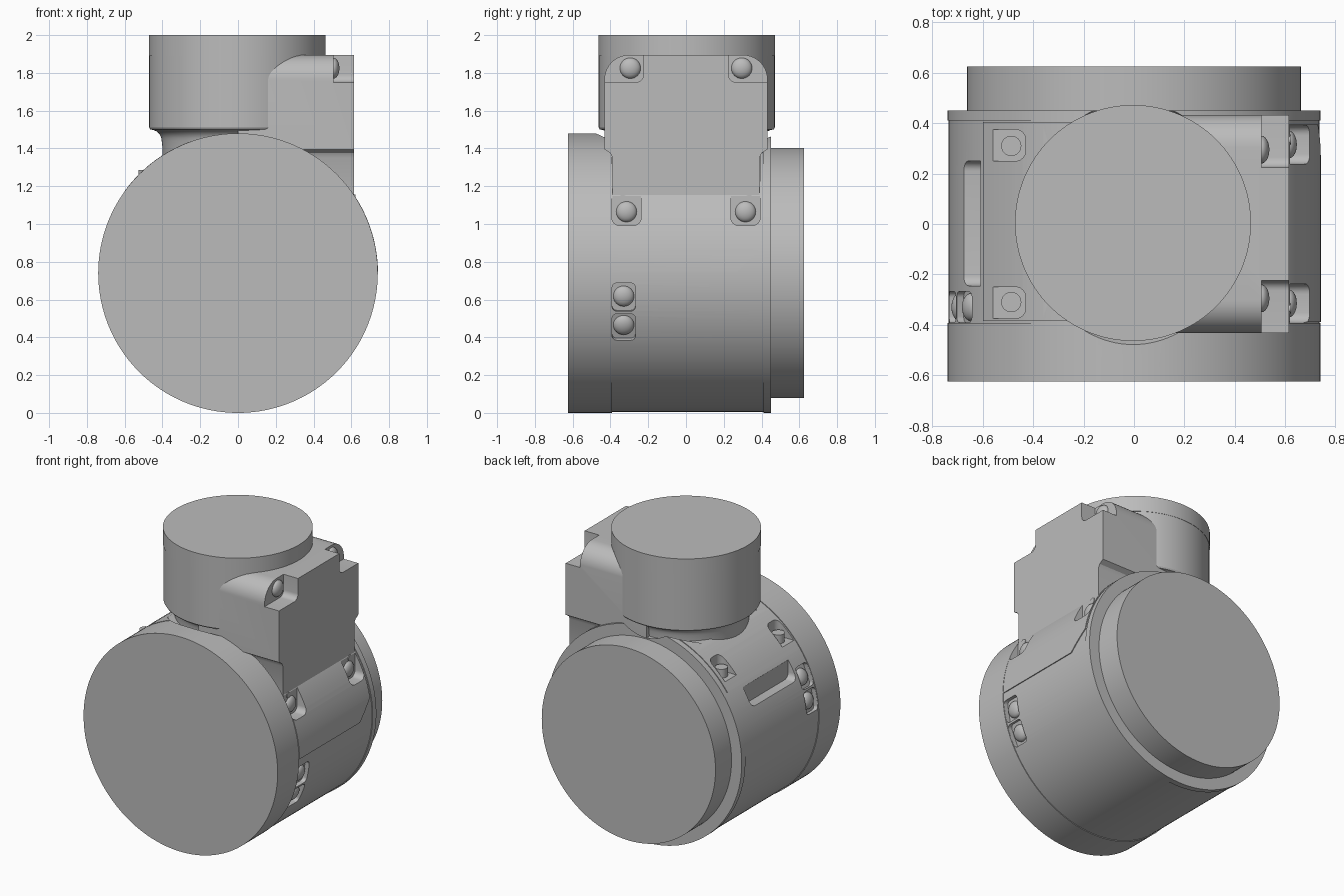
import bpy, bmesh
from math import pi, radians, cos, sin
from mathutils import Matrix, Vector

cube = bpy.data.objects.get("Cube")
if cube:
    bpy.data.objects.remove(cube, do_unlink=True)

grey = bpy.data.materials.new("machined grey")
grey.use_nodes = True
grey.diffuse_color = (0.5, 0.5, 0.5, 1)
grey.node_tree.nodes["Principled BSDF"].inputs["Base Color"].default_value = (0.5, 0.5, 0.5, 1)

AXIS_Z = 0.74                      # height of the main drum axis
DRUM = Matrix.Translation((0, 0, AXIS_Z))
ALONG_Y = Matrix.Rotation(-pi / 2, 4, 'X')
ALONG_X = Matrix.Rotation(pi / 2, 4, 'Y')
parts = []


def finish(name, bm, matrix=Matrix(), keep=True):
    bmesh.ops.transform(bm, matrix=matrix, verts=bm.verts)
    bmesh.ops.recalc_face_normals(bm, faces=bm.faces)
    mesh = bpy.data.meshes.new(name)
    bm.to_mesh(mesh)
    bm.free()
    mesh.materials.append(grey)
    ob = bpy.data.objects.new(name, mesh)
    bpy.context.collection.objects.link(ob)
    ob.hide_render = not keep
    if keep:
        parts.append(ob)
    return ob


def lathe(name, profile, matrix=Matrix(), keep=True, steps=128):
    """Revolve (radius, height) points about z."""
    bm = bmesh.new()
    vs = [bm.verts.new((r, 0, h)) for r, h in profile]
    es = [bm.edges.new(pair) for pair in zip(vs, vs[1:])]
    bmesh.ops.spin(bm, geom=vs + es, cent=(0, 0, 0), axis=(0, 0, 1),
                   angle=2 * pi, steps=steps)
    bmesh.ops.remove_doubles(bm, verts=bm.verts, dist=1e-5)
    return finish(name, bm, matrix)if keep else finish(name, bm, matrix, False)


def prism(name, points, offset, keep=True):
    """Extrude a closed outline of 3D points."""
    bm = bmesh.new()
    face = bm.faces.new([bm.verts.new(p) for p in points])
    new = bmesh.ops.extrude_face_region(bm, geom=[face])["geom"]
    bmesh.ops.translate(bm, vec=offset,
                        verts=[g for g in new if isinstance(g, bmesh.types.BMVert)])
    return finish(name, bm, keep=keep)


def pocket(lo, hi, axis, radius, matrix=Matrix()):
    """Box cutter with rounded edges parallel to one axis."""
    lo, hi = Vector(lo), Vector(hi)
    bm = bmesh.new()
    bmesh.ops.create_cube(bm, size=1)
    for v in bm.verts:
        v.co = [(lo[i] + hi[i]) / 2 + v.co[i] * (hi[i] - lo[i]) for i in range(3)]
    edges = [e for e in bm.edges
             if abs((e.verts[0].co - e.verts[1].co).normalized()[axis]) > 0.9]
    bmesh.ops.bevel(bm, geom=edges, offset=radius, segments=6, profile=0.5, affect='EDGES')
    return finish("cutter", bm, matrix, keep=False)


def cut(cutter, *targets):
    for ob in targets:
        mod = ob.modifiers.new("cut", 'BOOLEAN')
        mod.operation, mod.solver, mod.object = 'DIFFERENCE', 'EXACT', cutter
        bpy.context.view_layer.objects.active = ob
        bpy.ops.object.modifier_apply(modifier=mod.name)
    bpy.data.objects.remove(cutter, do_unlink=True)


def shell(name, start, end, y0, y1, outer=0.741, inner=0.6, steps=24):
    """Curved cover lying on the drum between two angles."""
    angles = [radians(start + (end - start) * i / steps) for i in range(steps + 1)]
    ring = [(outer * cos(a), y0, AXIS_Z + outer * sin(a)) for a in angles]
    ring += [(inner * cos(a), y0, AXIS_Z + inner * sin(a)) for a in reversed(angles)]
    return prism(name, ring, (0, y1 - y0, 0))


def screw(name, matrix, r=0.055, h=0.032):
    arc = [(r * cos(i * pi / 16), h * sin(i * pi / 16)) for i in range(8)]
    lathe(name, [(0, -0.03), (r, -0.03)] + arc + [(0, h)], matrix, steps=32)


# Main drum with front flange, rear rim and rear spigot
drum = lathe("main_drum", [(0, -0.625), (0.74, -0.625), (0.74, -0.392), (0.735, -0.392),
                           (0.735, 0.41), (0.74, 0.41), (0.74, 0.45), (0.6625, 0.45),
                           (0.6625, 0.625), (0, 0.625)], DRUM @ ALONG_Y, steps=160)

# Curved covers: saddle on the right, access cover on the left
saddle = shell("saddle_plate", 60, 144, -0.385, 0.405)
cover = shell("side_cover", 0.4, 60, -0.388, 0.395)
cut(prism("cutter", [(0.3, 0.26, 0.735), (0.3, 0.396, 0.87), (0.3, 0.5, 0.87),
                     (0.3, 0.5, 0.7), (0.3, 0.26, 0.7)], (0.6, 0, 0), keep=False), cover)

# Upright turret with undercut neck
TURRET = Matrix.Translation((-0.004, 0.004, 0))
fillet = [(0.46 - 0.06 * sin(i * pi / 12), 1.44 + 0.06 * cos(i * pi / 12)) for i in range(7)]
lathe("turret", [(0, 1.1), (0.405, 1.1), (0.395, 1.4)] + fillet[::-1] +
      [(0.466, 1.51), (0.466, 1.895), (0, 1.895)], TURRET)
lathe("turret_cap", [(0, 1.89), (0.468, 1.89), (0.468, 2.0), (0, 2.0)], TURRET)
cut(lathe("cutter", [(0, 1.4), (0.44, 1.4), (0.485, 1.485), (0.485, 1.7), (0, 1.7)],
          TURRET, keep=False), drum, saddle, cover)

# Side housing: stepped outline with rounded shoulders, mirrored in y
half = [(0.388, 1.0), (0.388, 1.35), (0.4, 1.375), (0.432, 1.395), (0.432, 1.77)]
half += [(0.302 + 0.13 * cos(a), 1.765 + 0.13 * sin(a))
         for a in (i * pi / 20 for i in range(1, 11))]
outline = [(0, y, z) for y, z in half] + [(0, -y, z) for y, z in reversed(half)]
housing = prism("side_housing", outline, (0.615, 0, 0))

for side, label in ((-1, "front"), (1, "rear")):
    # Housing corner pockets and screws
    y0, y1 = sorted((side * 0.225, side * 0.6))
    cut(pocket((0.505, y0, 1.75), (0.8, y1, 2.1), 0, 0.04), housing)
    screw(label + "_upper_screw", Matrix.Translation((0.505, side * 0.295, 1.825)) @ ALONG_X)
    # Cover pockets, screws and locating pins
    y0, y1 = sorted((side * 0.238, side * 0.392))
    cut(pocket((0.618, y0, 0.992), (0.9, y1, 1.2), 0, 0.04), drum, cover)
    screw(label + "_lower_screw", Matrix.Translation((0.614, side * 0.315, 1.065)) @ ALONG_X)
    lathe(label + "_pin", [(0, 0), (0.02, 0), (0.02, 0.022), (0, 0.022)],
          Matrix.Translation((0.6, side * 0.335, 1.135)) @ ALONG_X, steps=24)
    # Saddle pockets and upright screws
    y0, y1 = sorted((side * 0.25, side * 0.375))
    cut(pocket((-0.8, y0, 1.225), (-0.43, y1, 1.6), 2, 0.04), drum, saddle)
    lathe(label + "_saddle_screw", [(0, 1.2), (0.04, 1.2), (0.04, 1.285), (0, 1.285)],
          Matrix.Translation((-0.487, side * 0.31, 0)), steps=32)

# Slot beside the saddle
cut(pocket((-0.9, -0.245, 1.03), (-0.608, 0.25, 1.4), 0, 0.04), drum, saddle)

# Paired flange screws in flat pockets on opposite sides
for angle in (-10, -23, 170, 157):
    turn = DRUM @ Matrix.Rotation(-radians(angle), 4, 'Y')
    cut(pocket((0.702, -0.391, -0.076), (0.9, -0.268, 0.076), 0, 0.025, turn), drum)
    screw("flange_screw", turn @ Matrix.Translation((0.702, -0.33, 0)) @ ALONG_X)

# Smooth curved surfaces, crisp edges
bpy.ops.object.select_all(action='DESELECT')
for ob in parts:
    ob.select_set(True)
bpy.context.view_layer.objects.active = drum
bpy.ops.object.shade_smooth_by_angle(angle=radians(30))
